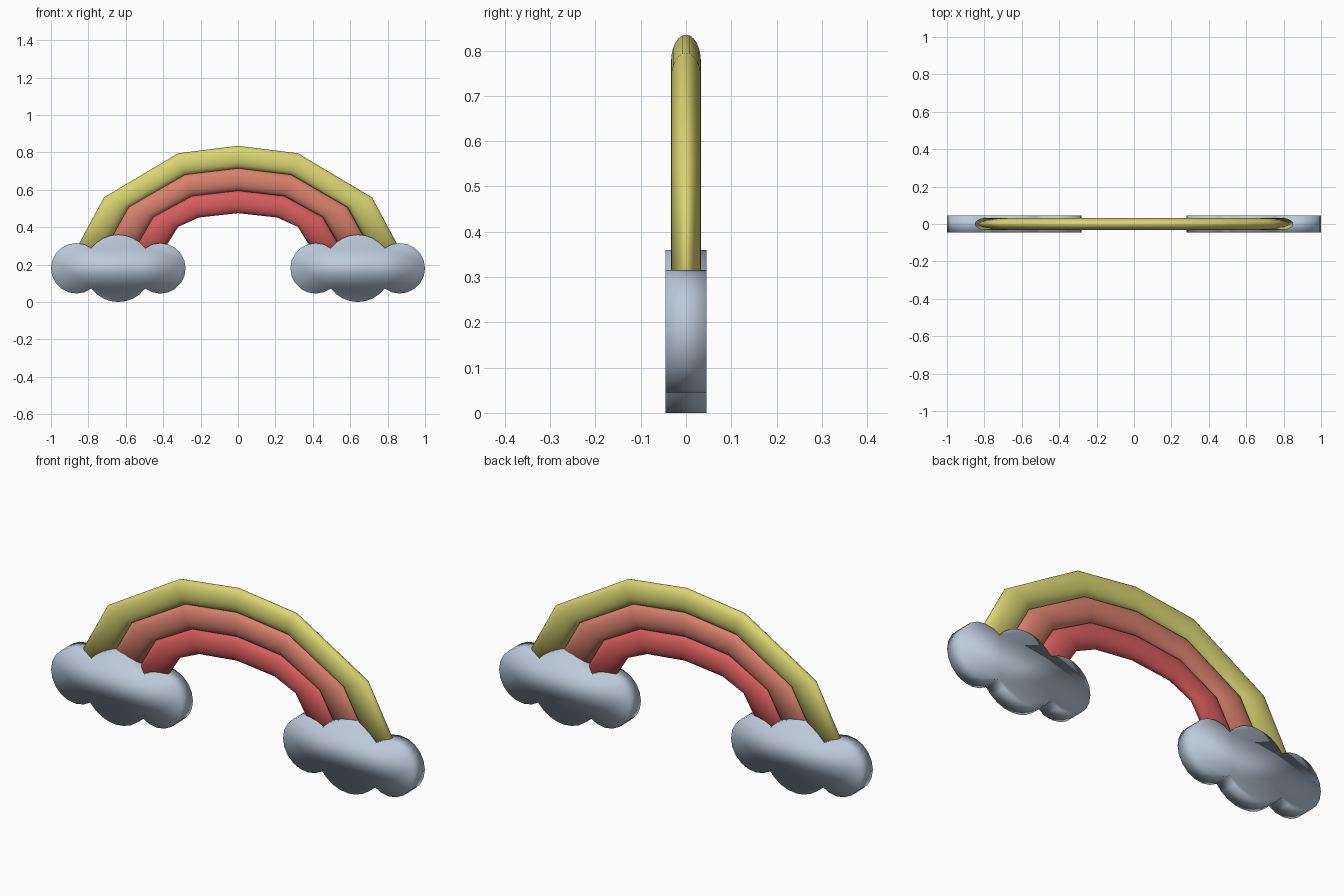
import bpy, bmesh, math
from mathutils import Vector

cube = bpy.data.objects.get("Cube")
if cube:
    bpy.data.objects.remove(cube, do_unlink=True)


def material(name, rgb):
    mat = bpy.data.materials.new(name)
    mat.use_nodes = True
    mat.diffuse_color = (*rgb, 1)
    mat.node_tree.nodes["Principled BSDF"].inputs["Base Color"].default_value = (*rgb, 1)
    return mat


def finish(bm, name, mat):
    bmesh.ops.recalc_face_normals(bm, faces=bm.faces)
    mesh = bpy.data.meshes.new(name)
    bm.to_mesh(mesh)
    bm.free()
    mesh.materials.append(mat)
    mesh.shade_smooth()
    obj = bpy.data.objects.new(name, mesh)
    bpy.context.collection.objects.link(obj)
    return obj


yellow = material("soft yellow", (0.70, 0.67, 0.17))
orange = material("coral orange", (0.69, 0.22, 0.15))
red = material("soft red", (0.68, 0.11, 0.11))
cloud_grey = material("cloud blue grey", (0.50, 0.59, 0.70))

# Rainbow: outer and inner edge (x, z) at each joint, from crown to foot
OUTER = [(0, 0.835), (0.32, 0.795), (0.717, 0.559), (0.91, 0.20)]
INNER = [(0, 0.475), (0.209, 0.452), (0.32, 0.402), (0.445, 0.20)]
HALF_DEPTH = 0.033
SIDES = 24


def rainbow_band(name, index, mat):
    """Oval tube filling one third of the width between the two edges."""
    joints = []
    for o, i in zip(OUTER, INNER):
        o, i = Vector((o[0], 0, o[1])), Vector((i[0], 0, i[1]))
        joints.append((o.lerp(i, index / 3), o.lerp(i, (index + 1) / 3)))
    mirrored = [tuple(Vector((-p.x, 0, p.z)) for p in j) for j in joints[:0:-1]]
    bm = bmesh.new()
    rings = []
    for a, b in mirrored + joints:
        mid, half = (a + b) / 2, (a - b) / 2
        rings.append([bm.verts.new(mid + half * math.cos(t) + Vector((0, HALF_DEPTH * math.sin(t), 0)))
                      for t in (math.tau * k / SIDES for k in range(SIDES))])
    for r, s in zip(rings, rings[1:]):
        for k in range(SIDES):
            n = (k + 1) % SIDES
            bm.faces.new((r[k], r[n], s[n], s[k]))
    bm.faces.new(rings[0])
    bm.faces.new(rings[-1])
    finish(bm, name, mat)


for index, (name, mat) in enumerate([("outer_band", yellow), ("middle_band", orange), ("inner_band", red)]):
    rainbow_band(name, index, mat)

# Clouds: outline of three overlapping circles, extruded in depth
PUFF, CORE, OFFSET, MID_Z = 0.135, 0.18, 0.225, 0.18
CLOUD_DEPTH = 0.045


def arc(cx, radius, start, end, steps):
    return [(cx + radius * math.cos(start + (end - start) * k / steps),
             MID_Z + radius * math.sin(start + (end - start) * k / steps)) for k in range(steps)]


def cloud(name, x):
    # where a side puff meets the core
    reach = (OFFSET ** 2 + PUFF ** 2 - CORE ** 2) / (2 * OFFSET)
    puff_angle = math.pi - math.acos(reach / PUFF)
    core_angle = math.acos((OFFSET - reach) / CORE)
    outline = (arc(OFFSET, PUFF, -puff_angle, puff_angle, 14)
               + arc(0, CORE, core_angle, math.pi - core_angle, 8)
               + arc(-OFFSET, PUFF, math.pi - puff_angle, math.pi + puff_angle, 14)
               + arc(0, CORE, math.pi + core_angle, math.tau - core_angle, 8))
    bm = bmesh.new()
    front = bm.faces.new([bm.verts.new((x + px, -CLOUD_DEPTH, pz)) for px, pz in outline])
    extruded = bmesh.ops.extrude_face_region(bm, geom=[front], use_keep_orig=True)
    moved = [v for v in extruded["geom"] if isinstance(v, bmesh.types.BMVert)]
    bmesh.ops.translate(bm, verts=moved, vec=(0, 2 * CLOUD_DEPTH, 0))
    finish(bm, name, cloud_grey)


cloud("left_cloud", 0.64)
cloud("right_cloud", -0.64)
